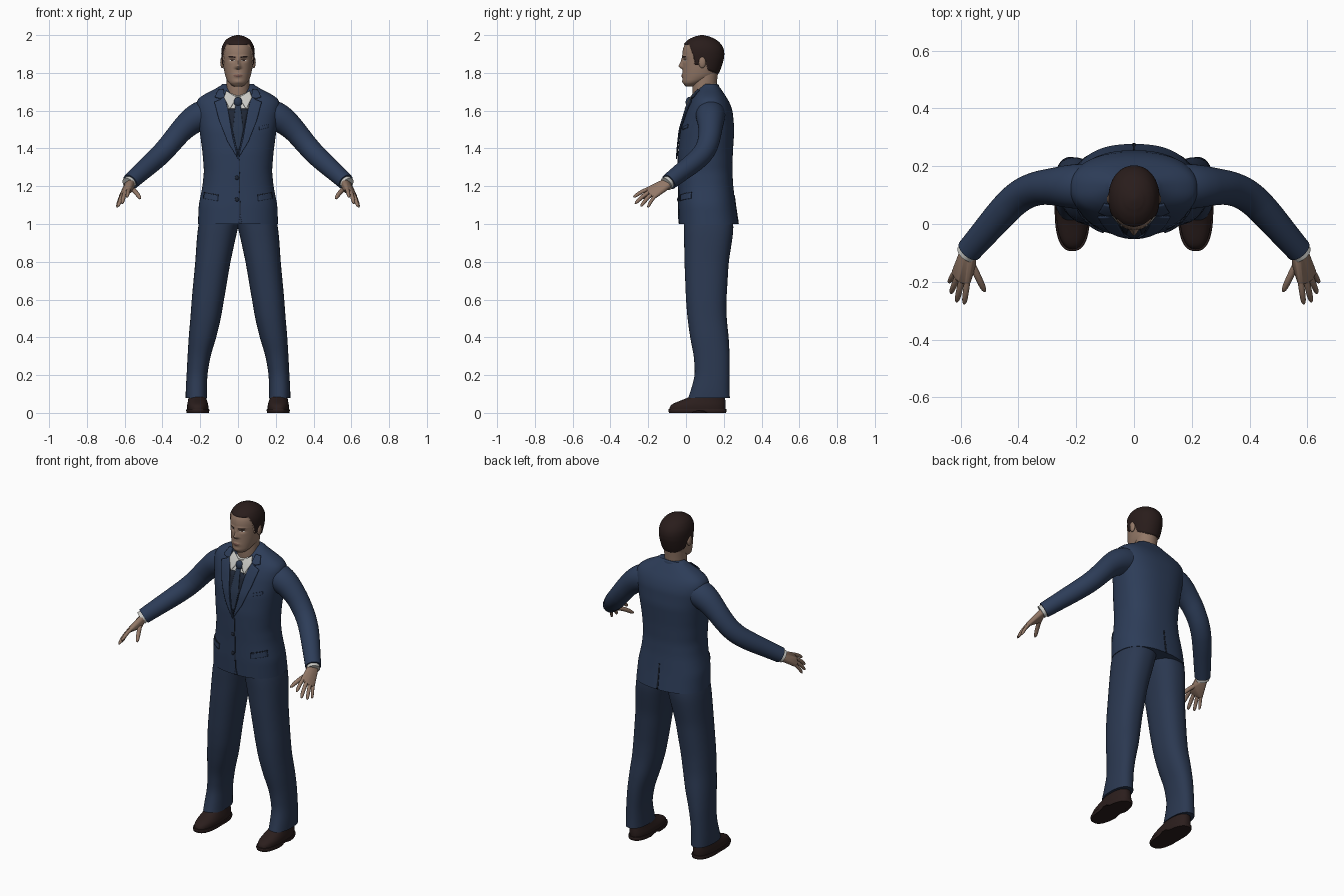
import bpy, bmesh, math
from mathutils import Vector

if "Cube" in bpy.data.objects:
    bpy.data.objects.remove(bpy.data.objects["Cube"])

COLOURS = {
    "jacket_navy": (0.026, 0.046, 0.098), "trouser_navy": (0.024, 0.040, 0.082),
    "vest_dark": (0.013, 0.019, 0.034), "tie_blue": (0.022, 0.038, 0.075),
    "skin": (0.290, 0.187, 0.135), "lips": (0.190, 0.095, 0.075),
    "hair_brown": (0.022, 0.012, 0.011), "shoe_brown": (0.024, 0.013, 0.012),
    "shirt_white": (0.58, 0.58, 0.55),
}
MATS = {}
for key, rgb in COLOURS.items():
    MATS[key] = bpy.data.materials.new(key)
    MATS[key].diffuse_color = (*rgb, 1)


def finish(name, bm, mats, mirror=False, thick=0, angle=50):
    bmesh.ops.remove_doubles(bm, verts=bm.verts, dist=1e-6)
    if not thick:
        bmesh.ops.recalc_face_normals(bm, faces=bm.faces)
    me = bpy.data.meshes.new(name)
    bm.to_mesh(me)
    bm.free()
    for m in mats:
        me.materials.append(MATS[m])
    me.shade_smooth()
    me.set_sharp_from_angle(angle=math.radians(angle))
    ob = bpy.data.objects.new(name, me)
    bpy.context.collection.objects.link(ob)
    if thick:
        s = ob.modifiers.new("thickness", "SOLIDIFY")
        s.thickness, s.offset = thick, 0
    if mirror:
        m = ob.modifiers.new("mirror", "MIRROR")
        m.use_clip = m.use_mirror_merge = False
    return ob


def lin(table, t):
    """Linear lookup; the first entry of each row is the key."""
    if t <= table[0][0]:
        return Vector(table[0][1:])
    for a, b in zip(table, table[1:]):
        if t <= b[0]:
            return Vector(a[1:]).lerp(Vector(b[1:]), (t - a[0]) / (b[0] - a[0]))
    return Vector(table[-1][1:])


def soft(table, t, d):
    """Lookup with rounded corners and exact ends."""
    d = max(0, min(d, t - table[0][0], table[-1][0] - t))
    return sum((lin(table, t + d * k / 3) for k in range(-3, 4)),
               lin(table, t) * 0) / 7


def bridge(bm, rings, rule=None):
    n = len(rings[0])
    for a, b in zip(rings, rings[1:]):
        for i in range(n):
            j = (i + 1) % n
            bm.faces.new((a[i], a[j], b[j], b[i]))
    bm.faces.new(rings[0][::-1])
    bm.faces.new(rings[-1])
    if rule:
        for f in bm.faces:
            f.material_index = rule(f.calc_center_median())


def loft(name, table, mats, n=2.3, seg=48, steps=50, d=0.03, tilt=0,
         mirror=False, shape=None, rule=None):
    """Stack of rounded sections; rows are z, x0, x1, y0, y1."""
    bm, rings = bmesh.new(), []
    z0, z1 = table[0][0], table[-1][0]
    for s in range(steps + 1):
        z = z0 + (z1 - z0) * s / steps
        x0, x1, y0, y1 = soft(table, z, d)
        ring = []
        for i in range(seg):
            a = 2 * math.pi * i / seg
            c, q = math.cos(a), math.sin(a)
            x = (x0 + x1) / 2 + (x1 - x0) / 2 * math.copysign(abs(c) ** (2 / n), c)
            y = (y0 + y1) / 2 + (y1 - y0) / 2 * math.copysign(abs(q) ** (2 / n), q)
            p = Vector((x, y, z + tilt * (y - y1)))
            ring.append(bm.verts.new(shape(p) if shape else p))
        rings.append(ring)
    bridge(bm, rings, rule)
    return finish(name, bm, mats, mirror)


def sweep(name, rows, mat, seg=24, per=8, d=0.5, shape=None):
    """Round tube along a path, mirrored; rows are x, y, z, radius."""
    table = [(i, *r) for i, r in enumerate(rows)]
    steps, bm, rings = per * (len(rows) - 1), bmesh.new(), []
    pts = [soft(table, s / per, d) for s in range(steps + 1)]
    for s, p in enumerate(pts):
        t = (pts[min(s + 1, steps)] - pts[max(s - 1, 0)]).to_3d().normalized()
        u = t.cross(Vector((0, 0, 1))).normalized()
        v = u.cross(t)
        rings.append([bm.verts.new(p.to_3d() + p[3] * (math.cos(a) * u + math.sin(a) * v))
                      for a in (2 * math.pi * i / seg for i in range(seg))])
    bridge(bm, rings)
    return finish(name, bm, [mat], True)


def ball(name, at, size, mat, mirror=False):
    bm = bmesh.new()
    bmesh.ops.create_uvsphere(bm, u_segments=24, v_segments=14, radius=1)
    for v in bm.verts:
        v.co = Vector(at) + Vector(a * b for a, b in zip(v.co, size))
    return finish(name, bm, [mat], mirror)


# jacket body
BODY = [(z, -w, w, f, b) for z, w, f, b in (
    (1.00, .212, -.036, .277), (1.10, .208, -.040, .262), (1.20, .188, -.040, .250),
    (1.28, .180, -.042, .245), (1.38, .188, -.042, .248), (1.50, .204, -.030, .256),
    (1.60, .222, .000, .247), (1.65, .222, .022, .228), (1.68, .195, .040, .208),
    (1.705, .140, .058, .192), (1.725, .100, .075, .178), (1.742, .082, .095, .165))]
loft("jacket_body", BODY, ["jacket_navy"], n=2.4, seg=72, steps=90, d=.02)


def surface(x, z, side):
    _, w, f, b = soft(BODY, z, .02)
    k = max(0, 1 - (abs(x) / w) ** 2.4) ** (1 / 2.4)
    return (f + b) / 2 + side * (b - f) / 2 * k


def plate(name, poly, mat, off, mirror=False, side=-1, thick=.004):
    """Thin panel draped over the jacket from an x, z outline."""
    bm = bmesh.new()
    f = bm.faces.new([bm.verts.new((x, 0, z)) for x, z in poly])
    f.normal_update()
    if f.normal.y * side < 0:
        f.normal_flip()
    bmesh.ops.triangulate(bm, faces=bm.faces)
    bmesh.ops.subdivide_edges(bm, edges=bm.edges, cuts=7, use_grid_fill=True)
    for v in bm.verts:
        v.co.y = surface(v.co.x, v.co.z, side) + side * off
    return finish(name, bm, [mat], mirror, thick)


# shirt, vest, tie and lapels
plate("shirt_front", [(-.062, 1.69), (-.055, 1.60), (0, 1.585), (.055, 1.60), (.062, 1.69)],
      "shirt_white", .002)
plate("vest_front", [(-.056, 1.61), (0, 1.36), (.056, 1.61)], "vest_dark", .003)
plate("tie_blade", [(-.013, 1.635), (-.027, 1.50), (-.008, 1.395), (.008, 1.395),
                    (.027, 1.50), (.013, 1.635)], "tie_blue", .007)
ball("tie_knot", (0, .016, 1.645), (.023, .018, .027), "tie_blue")
plate("shirt_collar_flap", [(.006, 1.668), (.062, 1.705), (.074, 1.67), (.044, 1.607)],
      "shirt_white", .011, True)
plate("lapel", [(0, 1.345), (.028, 1.46), (.052, 1.60), (.072, 1.685), (.090, 1.66),
                (.125, 1.645), (.100, 1.55), (.055, 1.435)], "jacket_navy", .007, True, thick=.006)
plate("jacket_collar_front", [(.070, 1.67), (.076, 1.712), (.105, 1.708), (.122, 1.672),
                              (.096, 1.664)], "jacket_navy", .008, True, thick=.006)
loft("shirt_collar", [(1.695, -.072, .072, .020, .165), (1.748, -.067, .067, .026, .162)],
     ["shirt_white"], n=2, steps=6, tilt=.53)
loft("jacket_collar", [(1.69, -.100, .100, .05, .185), (1.738, -.080, .080, .06, .174)],
     ["jacket_navy"], n=2, steps=6, tilt=.75)

# jacket details
plate("front_seam", [(.004, 1.345), (.008, 1.345), (.014, 1.002), (.009, 1.002)], "vest_dark", .001)
plate("hem_gap", [(.002, 1.002), (.012, 1.05), (.022, 1.002)], "trouser_navy", .002)
plate("pocket_flap", [(.105, 1.150), (.178, 1.165), (.182, 1.135), (.107, 1.122)],
      "jacket_navy", .004, True)
plate("pocket_slit", [(.105, 1.150), (.178, 1.165), (.178, 1.170), (.105, 1.155)],
      "vest_dark", .002, True)
plate("breast_pocket", [(.112, 1.515), (.160, 1.528), (.160, 1.510), (.113, 1.498)],
      "jacket_navy", .004)
plate("back_vent", [(-.003, 1.15), (.003, 1.15), (.005, 1.002), (-.005, 1.002)],
      "vest_dark", .001, side=1)
for i, z in enumerate((1.245, 1.13)):
    ball(f"button_{i + 1}", (-.006, surface(0, z, -1) - .002, z), (.011, .005, .011), "vest_dark")

# sleeves and cuffs
sweep("sleeve", [(.15, .13, 1.585, .078), (.212, .13, 1.570, .078), (.285, .13, 1.513, .063),
                 (.34, .124, 1.447, .058), (.395, .10, 1.382, .056), (.45, .048, 1.330, .054),
                 (.51, -.022, 1.277, .049), (.571, -.092, 1.222, .044)], "jacket_navy", 32)
sweep("shirt_cuff", [(.55, -.068, 1.241, .034), (.581, -.104, 1.212, .037)], "shirt_white")

# hands: palm hull plus five digits
WRIST = Vector((.574, -.100, 1.214))
DIGITS = {  # knuckle, tip, radius
    "index_finger": ((.577, -.198, 1.186), (.588, -.278, 1.142), .0105),
    "middle_finger": ((.596, -.193, 1.171), (.614, -.270, 1.108), .0110),
    "ring_finger": ((.611, -.182, 1.157), (.634, -.240, 1.093), .0105),
    "little_finger": ((.620, -.165, 1.146), (.641, -.203, 1.088), .0092),
    "thumb": ((.560, -.142, 1.186), (.516, -.234, 1.134), .0120)}
bm = bmesh.new()
across = Vector((.63, .5, -.57)) * .013
hull = [(WRIST - across, .020), (WRIST + across, .020)] + [
    (Vector(k), r * 1.15) for k, t, r in DIGITS.values()]
for p, r in hull:
    ret = bmesh.ops.create_icosphere(bm, subdivisions=2, radius=r)
    bmesh.ops.translate(bm, verts=ret["verts"], vec=p)
ret = bmesh.ops.convex_hull(bm, input=bm.verts)
inner = {g for g in ret["geom_interior"] + ret["geom_unused"] if isinstance(g, bmesh.types.BMVert)}
bmesh.ops.delete(bm, geom=list(inner), context="VERTS")
finish("palm", bm, ["skin"], True, angle=70)
for name, (k, t, r) in DIGITS.items():
    k, t = Vector(k), Vector(t)
    bend = Vector((0, 0, .006))
    sweep(name, [(*k, r), (*(k.lerp(t, .5) + bend), r), (*k.lerp(t, .9), r * .85), (*t, r * .25)],
          "skin", 14, 5)

# trousers
loft("trouser_leg", [
    (.080, .163, .277, .012, .232), (.12, .164, .277, .026, .230), (.20, .163, .272, .048, .230),
    (.30, .146, .267, .042, .231), (.40, .115, .261, .022, .226), (.50, .091, .252, .008, .215),
    (.60, .074, .245, .000, .214), (.80, .040, .226, -.008, .226), (.92, .014, .218, -.010, .245),
    (.98, .000, .212, -.012, .252), (1.06, -.02, .195, -.010, .245)],
    ["trouser_navy"], n=2.3, mirror=True)

# shoes


def arch(p):
    if p.z < .012 and .05 < p.y < .11:
        p.z = .012
    return p


loft("shoe_sole", [(0, .154, .272, -.090, .212), (.012, .151, .275, -.094, .215),
                   (.020, .153, .273, -.092, .213)],
     ["shoe_brown"], n=2.6, steps=8, d=.002, mirror=True, shape=arch)
loft("shoe_upper", [(.015, .158, .268, -.088, .208), (.035, .156, .270, -.086, .210),
                    (.052, .160, .268, -.066, .210), (.066, .165, .264, -.025, .208),
                    (.085, .170, .262, .020, .206), (.115, .175, .258, .050, .200)],
     ["shoe_brown"], n=2.4, steps=20, d=.01, mirror=True)

# neck and head
loft("neck", [(1.60, -.064, .064, .042, .165), (1.70, -.060, .060, .034, .160),
              (1.74, -.060, .060, .032, .162), (1.82, -.062, .062, .045, .172)],
     ["skin"], n=2, steps=16)
HAIRLINE = [(-.05, 1.945), (.018, 1.948), (.042, 1.885), (.048, 1.842), (.068, 1.842),
            (.074, 1.865), (.104, 1.860), (.114, 1.815), (.20, 1.780)]
NOSE = [(1.818, 0), (1.826, .014), (1.835, .022), (1.86, .010), (1.888, .001)]


def bump(x, z, cx, cz, sx, sz):
    return math.exp(-((x - cx) / sx) ** 2 - ((z - cz) / sz) ** 2)


def lookup(table, t):
    a, b = table[0], table[-1]
    if t <= a[0] or t >= b[0]:
        return a[1] if t <= a[0] else b[1]
    return next(p[1] + (q[1] - p[1]) * (t - p[0]) / (q[0] - p[0])
                for p, q in zip(table, table[1:]) if t <= q[0])


def sculpt(p):
    x, z = abs(p.x), p.z
    if p.y < .05:  # nose, sockets, brow, lips, chin
        width = .009 + .006 * max(0, min(1, (1.86 - z) / .03))
        p.y -= lookup(NOSE, z) * math.exp(-(x / width) ** 2)
        p.y += .008 * bump(x, z, .032, 1.868, .016, .010)
        p.y -= .003 * bump(x, z, .030, 1.888, .025, .006)
        p.y -= .006 * bump(x, z, 0, 1.786, .020, .009)
        p.y -= .004 * bump(x, z, 0, 1.752, .022, .010)
    k = max(0, min(1, (z - lookup(HAIRLINE, p.y)) / .006)) * .006
    out = Vector((p.x, p.y - .085, 0))
    return p + (out.normalized() * k if out.length > .02 else out * 0)


def face_colour(c):
    x, z = abs(c.x), c.z
    if z > lookup(HAIRLINE, c.y):
        return 1
    if c.y < .04:
        if .013 < x < .050 and abs(z - 1.884 - .1 * (x - .03)) < .0035:
            return 1  # eyebrows
        e = ((x - .031) / .014) ** 2 + ((z - 1.868) / .0045) ** 2
        if e < 1:
            return 1 if abs(x - .031) < .006 or z > 1.870 else 3
        if (x / .024) ** 2 + ((z - 1.786) / .0065) ** 2 < 1:
            return 2  # lips
    return 0


loft("head", [(z, -w, w, f, b) for z, w, f, b in (
    (1.728, .022, .000, .050), (1.738, .040, -.012, .065), (1.752, .053, -.017, .095),
    (1.77, .062, -.019, .140), (1.79, .069, -.019, .165), (1.82, .075, -.018, .178),
    (1.85, .079, -.018, .188), (1.88, .082, -.019, .196), (1.91, .083, -.018, .197),
    (1.935, .080, -.013, .191), (1.96, .070, .000, .174), (1.978, .056, .020, .152),
    (1.992, .034, .048, .122), (2.0, .008, .078, .092))],
    ["skin", "hair_brown", "lips", "shirt_white"], n=2.1, seg=128, steps=112, d=.010,
    shape=sculpt, rule=face_colour)
ball("ear", (.083, .086, 1.856), (.011, .019, .031), "skin", True)

for m in bpy.data.materials:
    if m.users and not m.is_grease_pencil:
        m.use_nodes = True
        m.node_tree.nodes["Principled BSDF"].inputs["Base Color"].default_value = m.diffuse_color
